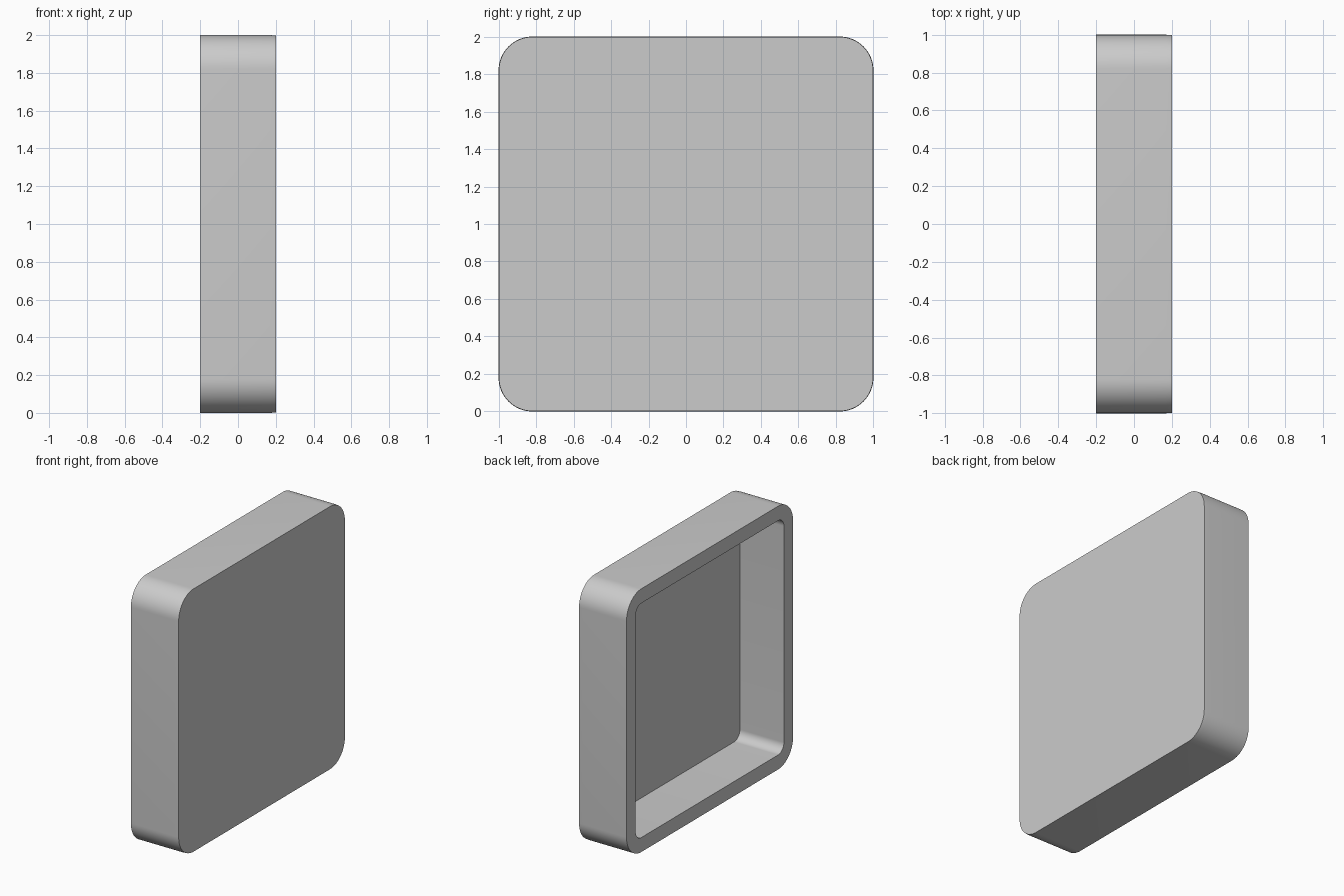
import bpy, bmesh, math

if "Cube" in bpy.data.objects:
    bpy.data.objects.remove(bpy.data.objects["Cube"])

R, WALL, FLOOR = 0.18, 0.11, 0.17   # corner radius, rim width, x of pocket floor
SEGS = 16


def rounded_square(bm, x, half, r):
    """Ring of vertices: rounded square in the YZ plane, centred on z = 1."""
    ring = []
    for k, (sy, sz) in enumerate(((1, 1), (-1, 1), (-1, -1), (1, -1))):
        for i in range(SEGS + 1):
            a = math.pi / 2 * (k + i / SEGS)
            y = sy * (half - r) + r * math.cos(a)
            z = sz * (half - r) + r * math.sin(a)
            ring.append(bm.verts.new((x, y, 1 + z)))
    return ring


def bridge(bm, a, b):
    n = len(a)
    for i in range(n):
        j = (i + 1) % n
        bm.faces.new((a[i], a[j], b[j], b[i]))


# Shallow square tray standing on edge, open towards -x
bm = bmesh.new()
rings = [
    rounded_square(bm, 0.2, 0.998, R - 0.002),        # outer face edge
    rounded_square(bm, FLOOR, 1.0, R),                # panel line
    rounded_square(bm, -0.2, 1.0, R),                 # rim, outside
    rounded_square(bm, -0.2, 1.0 - WALL, R - WALL),   # rim, inside
    rounded_square(bm, FLOOR, 1.0 - WALL, R - WALL),  # pocket floor edge
]
for a, b in zip(rings, rings[1:]):
    bridge(bm, a, b)
bm.faces.new(rings[0])
bm.faces.new(rings[-1])
bmesh.ops.recalc_face_normals(bm, faces=bm.faces)

mesh = bpy.data.meshes.new("square_tray")
bm.to_mesh(mesh)
bm.free()
tray = bpy.data.objects.new("square_tray", mesh)
bpy.context.collection.objects.link(tray)
bpy.context.view_layer.objects.active = tray
tray.select_set(True)
bpy.ops.object.shade_smooth_by_angle(angle=math.radians(30))
